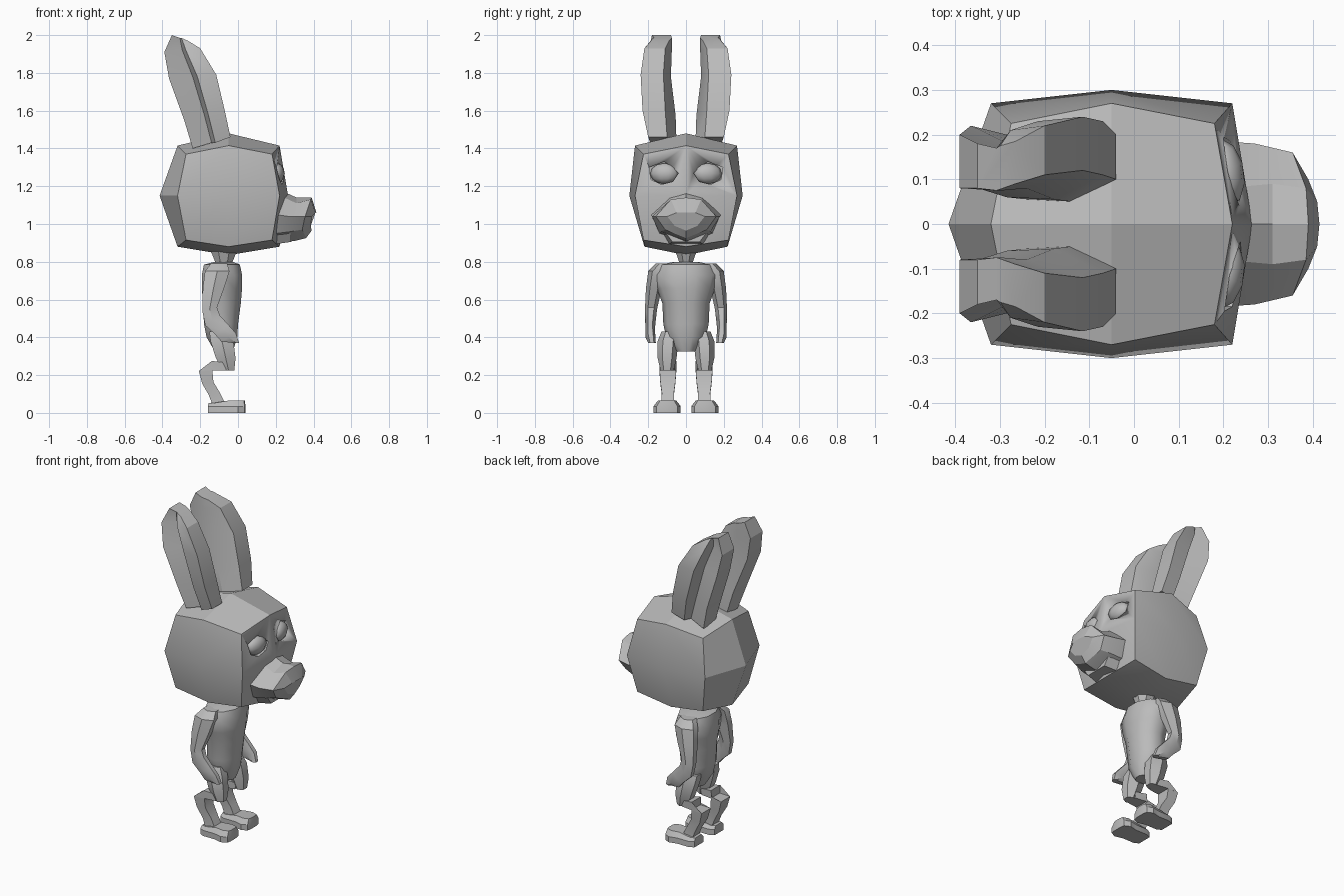
import bpy, bmesh, math
from mathutils import Vector

grey = bpy.data.materials.new("plain_grey")
grey.diffuse_color = (0.5, 0.5, 0.5, 1)


def finish(name, bm, angle=30):
    bmesh.ops.recalc_face_normals(bm, faces=bm.faces)
    me = bpy.data.meshes.new(name)
    bm.to_mesh(me)
    bm.free()
    me.materials.append(grey)
    ob = bpy.data.objects.new(name, me)
    bpy.context.collection.objects.link(ob)
    bpy.ops.object.select_all(action='DESELECT')
    ob.select_set(True)
    bpy.context.view_layer.objects.active = ob
    bpy.ops.object.shade_smooth_by_angle(angle=math.radians(angle))
    return ob


def loft(name, rings, angle=30):
    """Skin a list of equal-length point rings and cap both ends."""
    bm = bmesh.new()
    vr = [[bm.verts.new(p) for p in r] for r in rings]
    n = len(vr[0])
    for a, b in zip(vr, vr[1:]):
        for i in range(n):
            j = (i + 1) % n
            bm.faces.new((a[i], a[j], b[j], b[i]))
    bm.faces.new(vr[0])
    bm.faces.new(vr[-1])
    return finish(name, bm, angle)


def oval(x, y, z, rx, ry, n=8, tilt=0.0):
    """Horizontal oval ring; tilt raises its front edge."""
    ring = []
    for i in range(n):
        a = 2 * math.pi * (i + 0.5) / n
        c, s = math.cos(a), math.sin(a)
        ring.append((x + rx * c, y + ry * s, z + tilt * c))
    return ring


# head: rounded cube with corner, edge-middle and face-middle points
def head_point(i, j, k):
    kind = abs(i) + abs(j) + abs(k)
    if kind == 1:
        x = {-1: -0.415, 0: -0.05, 1: 0.265}[i]
        return (x, 0.30 * j, {-1: 0.835, 0: 1.15, 1: 1.48}[k])
    if kind == 2:
        x = {-1: -0.32, 0: -0.05, 1: 0.22}[i]
        y = (0.27 if k >= 0 else 0.22) * j
        return (x, y, {-1: 0.88, 0: 1.15, 1: 1.415}[k])
    return ({-1: -0.275, 1: 0.18}[i], 0.225 * j, {-1: 0.915, 1: 1.37}[k])


bm = bmesh.new()
R = (-1, 0, 1)
V = {(i, j, k): bm.verts.new(head_point(i, j, k))
     for i in R for j in R for k in R if (i, j, k) != (0, 0, 0)}
for axis in range(3):
    for side in (-1, 1):
        for a in (-1, 0):
            for b in (-1, 0):
                quad = []
                for u, v in ((a, b), (a + 1, b), (a + 1, b + 1), (a, b + 1)):
                    key = [u, v]
                    key.insert(axis, side)
                    quad.append(V[tuple(key)])
                bm.faces.new(quad)
head = finish("head", bm, 25)

# muzzle: half sections (y, z) mirrored, running from the face to the nose
sections = [
    ((0.20, 0.20, 0.20, 0.20, 0.20),
     ((0, 1.19), (0.08, 1.16), (0.185, 1.05), (0.14, 0.95), (0, 0.90))),
    ((0.31, 0.31, 0.27, 0.28, 0.30),
     ((0, 1.14), (0.09, 1.11), (0.18, 1.04), (0.13, 0.96), (0, 0.91))),
    ((0.39, 0.385, 0.355, 0.34, 0.36),
     ((0, 1.14), (0.08, 1.13), (0.16, 1.04), (0.11, 0.97), (0, 0.925))),
    ((0.415, 0.41, 0.39, 0.385, 0.39),
     ((0, 1.06), (0.05, 1.06), (0.10, 1.04), (0.06, 0.99), (0, 0.965))),
]
rings = []
for xs, half in sections:
    pts = [(x, y, z) for x, (y, z) in zip(xs, half)]
    rings.append(pts + [(x, -y, z) for x, y, z in pts[3:0:-1]])
loft("muzzle", rings, 20)

# lower jaw under the muzzle
loft("jaw", [[(x, w, z1), (x, -w, z1), (x, -w * 0.6, z0), (x, w * 0.6, z0)]
             for x, w, z0, z1 in ((0.17, 0.16, 0.89, 1.0), (0.28, 0.12, 0.905, 0.97))])

# neck and torso
loft("neck", [oval(-0.075, 0, 0.765, 0.065, 0.05), oval(-0.075, 0, 0.80, 0.05, 0.04),
              oval(-0.075, 0, 0.88, 0.085, 0.07)])
loft("torso", [oval(x, 0, z, rx, ry, 10) for x, z, rx, ry in (
    (-0.075, 0.80, 0.05, 0.06), (-0.085, 0.785, 0.10, 0.14), (-0.085, 0.73, 0.112, 0.17),
    (-0.085, 0.66, 0.112, 0.155), (-0.085, 0.58, 0.105, 0.125), (-0.09, 0.47, 0.095, 0.12),
    (-0.085, 0.40, 0.085, 0.105), (-0.075, 0.325, 0.05, 0.05))], 45)

for s, side in ((1, "left"), (-1, "right")):
    # ear: five-point section with a groove on the outer side
    ear = []
    for fx, fz, bx, bz, fi, fo, bi, bo, g in (
            (-0.04, 1.46, -0.24, 1.40, 0.10, 0.20, 0.055, 0.17, 0.02),
            (-0.07, 1.60, -0.285, 1.55, 0.11, 0.23, 0.06, 0.20, 0.05),
            (-0.115, 1.79, -0.365, 1.77, 0.12, 0.24, 0.085, 0.22, 0.06),
            (-0.20, 1.93, -0.39, 1.91, 0.11, 0.22, 0.08, 0.20, 0.05),
            (-0.265, 1.97, -0.35, 2.0, 0.09, 0.185, 0.08, 0.18, 0.01)):
        mx, mz = (fx + bx) / 2, (fz + bz) / 2
        ear.append([(fx, s * fi, fz), (fx, s * fo, fz),
                    (mx * 0.8 + fx * 0.2, s * (fo - 0.01), mz),
                    (mx, s * (bo - g), mz), (bx, s * bo, bz),
                    (bx, s * bi, bz), (mx, s * (bi - 0.005), mz)])
    loft(side + "_ear", ear, 25)

    # eye socket cut into the face, with an eyeball inside
    outline = ((0.04, 1.27), (0.07, 1.30), (0.115, 1.33), (0.195, 1.30),
               (0.185, 1.235), (0.13, 1.21), (0.07, 1.225))
    cutter = loft(side + "_socket_cutter",
                  [[(x, s * y, z) for y, z in outline] for x in (0.19, 0.40)])
    cutter.hide_render = True
    cutter.hide_viewport = True
    cut = head.modifiers.new(side + "_socket", 'BOOLEAN')
    cut.operation = 'DIFFERENCE'
    cut.solver = 'EXACT'
    cut.object = cutter
    bm = bmesh.new()
    bmesh.ops.create_uvsphere(bm, u_segments=10, v_segments=6, radius=1)
    for v in bm.verts:
        x, y, z = v.co
        v.co = (0.205 + 0.042 * x - 0.12 * 0.075 * y, s * (0.115 + 0.075 * y), 1.267 + 0.055 * z)
    finish(side + "_eyeball", bm, 60)

    # arm, forearm and hand
    loft(side + "_arm", [oval(x, s * y, z, rx, ry, 6, t) for x, y, z, rx, ry, t in (
        (-0.10, 0.12, 0.79, 0.05, 0.04, 0), (-0.11, 0.155, 0.75, 0.075, 0.045, 0),
        (-0.13, 0.17, 0.66, 0.065, 0.042, 0), (-0.15, 0.185, 0.55, 0.045, 0.032, 0.01),
        (-0.135, 0.188, 0.49, 0.045, 0.028, 0.03), (-0.085, 0.19, 0.44, 0.04, 0.025, 0.03),
        (-0.05, 0.188, 0.40, 0.045, 0.027, 0.025), (-0.01, 0.18, 0.37, 0.018, 0.02, 0.0))], 35)

    # thigh
    loft(side + "_thigh", [oval(x, s * y, z, rx, ry, 6) for x, y, z, rx, ry in (
        (-0.10, 0.085, 0.43, 0.06, 0.045), (-0.085, 0.095, 0.38, 0.07, 0.055),
        (-0.065, 0.10, 0.29, 0.06, 0.05), (-0.05, 0.10, 0.225, 0.035, 0.035))], 30)

    # shank bending back, then down to the ankle
    loft(side + "_shank", [[(x + dx, s * (0.096 + w), z + dz) for dx, dz, w in
                            ((a, b, h), (a, b, -h), (-a, -b, -h), (-a, -b, h))]
                           for x, z, a, b, h in (
        (-0.06, 0.245, 0.005, 0.02, 0.035), (-0.14, 0.25, 0.002, 0.025, 0.045),
        (-0.172, 0.23, 0.035, 0.008, 0.045), (-0.16, 0.16, 0.03, 0.004, 0.04),
        (-0.125, 0.10, 0.03, 0.005, 0.032), (-0.10, 0.045, 0.035, 0.0, 0.035))], 35)

    # foot: rounded heel and blunt toe
    foot = ((-0.16, 0.045), (-0.13, 0.06), (-0.05, 0.06), (0.0, 0.072),
            (0.035, 0.055), (0.04, 0.03))
    plan = [(x, w) for x, w in foot] + [(x, -w) for x, w in reversed(foot)]
    loft(side + "_foot", [
        [(x, s * (0.1 + w), 0) for x, w in plan],
        [(x, s * (0.1 + w), 0.035) for x, w in plan],
        [(-0.06 + (x + 0.06) * 0.96, s * (0.1 + w * 0.68), 0.052 + (0.013 if x > -0.1 else 0))
         for x, w in plan]], 30)
